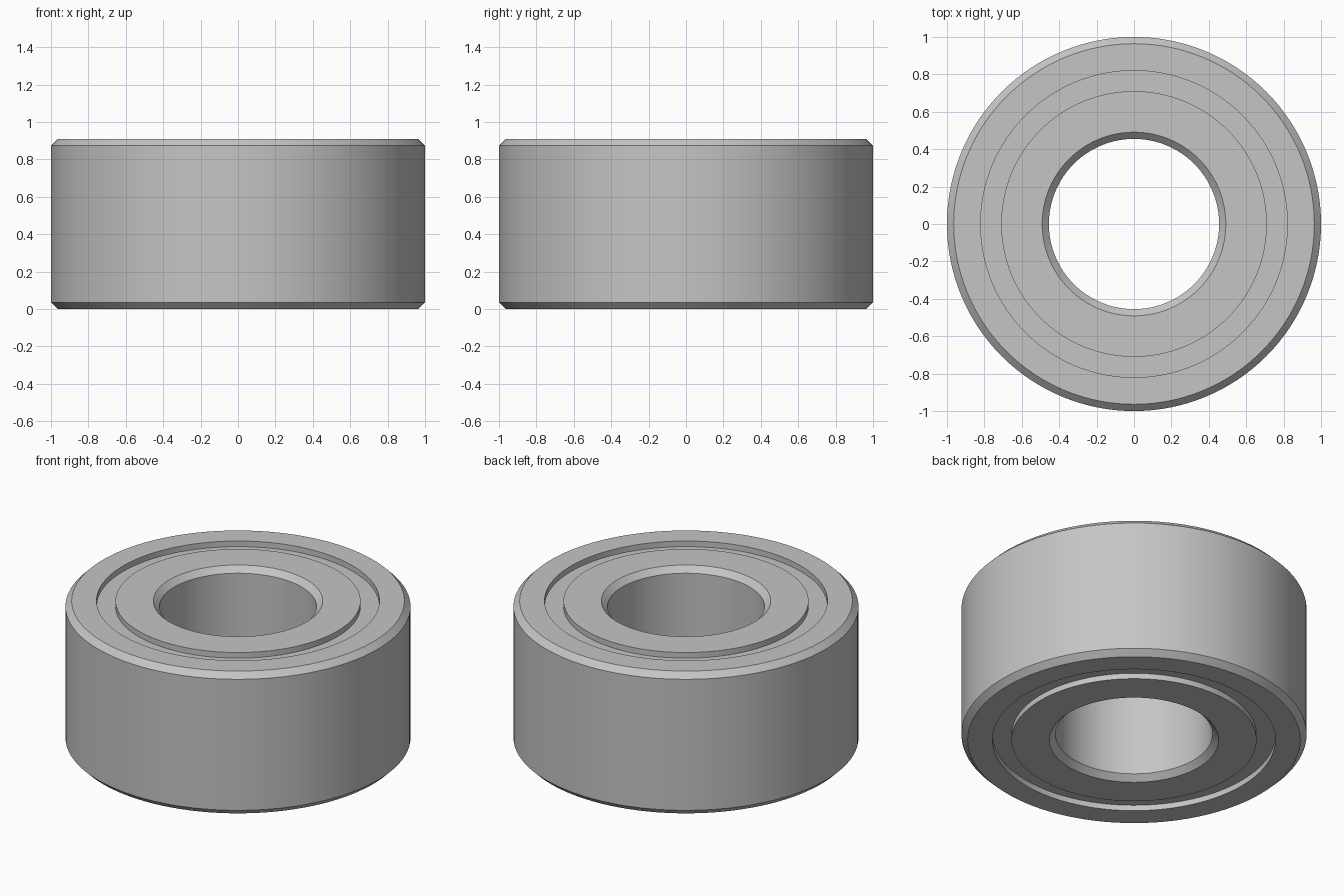
import bpy
import bmesh
from math import cos, sin, tau, radians

if "Cube" in bpy.data.objects:
    bpy.data.objects.remove(bpy.data.objects["Cube"], do_unlink=True)

HEIGHT = 0.91
CHAMFER = 0.036
RECESS = 0.036
BORE, INNER_LIP, OUTER_LIP, RIM = 0.455, 0.71, 0.82, 1.0
SEGMENTS = 128

steel = bpy.data.materials.new("light grey steel")
steel.use_nodes = True
grey = (0.56, 0.56, 0.56, 1)
steel.diffuse_color = grey
steel.node_tree.nodes["Principled BSDF"].inputs["Base Color"].default_value = grey


def lathe(name, profile):
    """Revolve a closed (radius, height) outline around the z axis."""
    bm = bmesh.new()
    rings = []
    for i in range(SEGMENTS):
        a = tau * i / SEGMENTS
        rings.append([bm.verts.new((r * cos(a), r * sin(a), z)) for r, z in profile])
    count = len(profile)
    for i, ring in enumerate(rings):
        following = rings[(i + 1) % SEGMENTS]
        for j in range(count):
            k = (j + 1) % count
            bm.faces.new((ring[j], following[j], following[k], ring[k]))
    bmesh.ops.recalc_face_normals(bm, faces=bm.faces)
    mesh = bpy.data.meshes.new(name)
    bm.to_mesh(mesh)
    bm.free()
    mesh.materials.append(steel)
    obj = bpy.data.objects.new(name, mesh)
    bpy.context.collection.objects.link(obj)
    bpy.ops.object.select_all(action="DESELECT")
    obj.select_set(True)
    bpy.context.view_layer.objects.active = obj
    bpy.ops.object.shade_smooth_by_angle(angle=radians(30))
    return obj


def race(name, plain, bevelled, inset):
    """Ring with one plain wall and one wall whose edges are chamfered."""
    return lathe(name, [
        (plain, 0), (inset, 0), (bevelled, CHAMFER),
        (bevelled, HEIGHT - CHAMFER), (inset, HEIGHT), (plain, HEIGHT)])


# Inner and outer rings
race("inner_ring", INNER_LIP, BORE, BORE + CHAMFER)
race("outer_ring", OUTER_LIP, RIM, RIM - CHAMFER)

# Recessed shield filling the gap between the rings
low, high = RECESS, HEIGHT - RECESS
lathe("shield", [(INNER_LIP, low), (OUTER_LIP, low), (OUTER_LIP, high), (INNER_LIP, high)])
